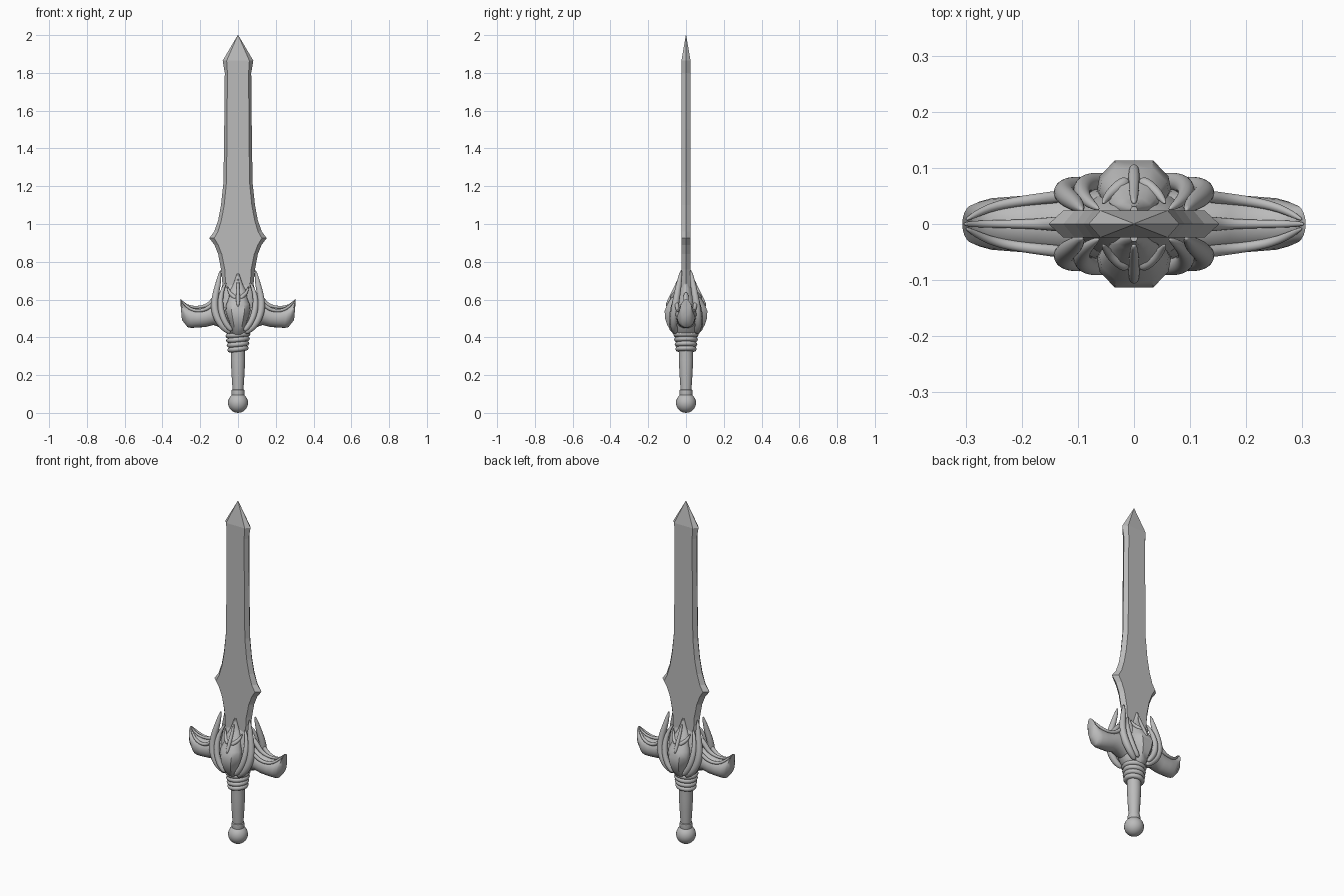
import bpy, bmesh, math
from mathutils import Vector

cube = bpy.data.objects.get("Cube")
if cube:
    bpy.data.objects.remove(cube, do_unlink=True)

steel = bpy.data.materials.new("steel_grey")
steel.use_nodes = True
GREY = (0.5, 0.5, 0.5, 1)
steel.diffuse_color = GREY
steel.node_tree.nodes["Principled BSDF"].inputs["Base Color"].default_value = GREY


def make(name, bm, smooth=True, mirror="", subdiv=0, angle=40):
    """Turn a bmesh into a finished part."""
    bmesh.ops.recalc_face_normals(bm, faces=bm.faces)
    mesh = bpy.data.meshes.new(name)
    bm.to_mesh(mesh)
    bm.free()
    mesh.materials.append(steel)
    obj = bpy.data.objects.new(name, mesh)
    bpy.context.collection.objects.link(obj)
    if subdiv:
        sub = obj.modifiers.new("Round", "SUBSURF")
        sub.levels = sub.render_levels = subdiv
    if mirror:
        mod = obj.modifiers.new("Mirror", "MIRROR")
        mod.use_axis = ("x" in mirror, "y" in mirror, False)
        mod.use_mirror_merge = False
    if smooth:
        bpy.ops.object.select_all(action="DESELECT")
        obj.select_set(True)
        bpy.context.view_layer.objects.active = obj
        bpy.ops.object.shade_smooth_by_angle(angle=math.radians(angle))
    return obj


def skin(rings):
    """Bridge rings of points and close both ends."""
    bm = bmesh.new()
    loops = [[bm.verts.new(p) for p in ring] for ring in rings]
    n = len(loops[0])
    for a, b in zip(loops, loops[1:]):
        for i in range(n):
            j = (i + 1) % n
            bm.faces.new((a[i], a[j], b[j], b[i]))
    bm.faces.new(loops[0])
    bm.faces.new(loops[-1])
    return bm


def oval(centre, u, v, n=16):
    c, u, v = Vector(centre), Vector(u), Vector(v)
    return [c + u * math.cos(2 * math.pi * i / n) + v * math.sin(2 * math.pi * i / n)
            for i in range(n)]


def tendril(name, points, mirror="xy"):
    """Tapered rounded strand through (x, y, z, radius) points."""
    pos = [Vector(p[:3]) for p in points]
    rings = []
    for i, p in enumerate(points):
        d = (pos[min(i + 1, len(pos) - 1)] - pos[max(i - 1, 0)]).normalized()
        u = d.cross(Vector((0, 1, 0))).normalized()
        rings.append(oval(pos[i], u * p[3] * 1.1, d.cross(u) * p[3] * 1.1, 8))
    make(name, skin(rings), mirror=mirror, subdiv=2, angle=80)


# Blade: hexagonal section, (height, edge, flat width, half thickness)
blade = [(0.5, .075, .06, .024), (.66, .08, .064, .024), (.76, .09, .07, .024),
         (.84, .105, .086, .024), (.89, .125, .105, .024), (.925, .152, .126, .024),
         (.96, .126, .106, .024), (1.02, .105, .088, .024), (1.1, .09, .073, .024),
         (1.22, .077, .061, .024), (1.5, .073, .058, .024), (1.8, .07, .056, .024),
         (1.865, .081, .06, .024), (2.0, .0015, .001, .001)]
make("blade", skin([[(-e, 0, z), (-f, -t, z), (f, -t, z), (e, 0, z), (f, t, z), (-f, t, z)]
                    for z, e, f, t in blade]), smooth=False)

# Pommel ball
bm = bmesh.new()
bmesh.ops.create_uvsphere(bm, u_segments=24, v_segments=14, radius=.053)
bmesh.ops.translate(bm, verts=bm.verts, vec=(0, 0, .053))
make("pommel", bm)

# Grip, with a small collar above the pommel
grip = [(.08, .03), (.1, .034), (.122, .033), (.125, .029), (.2, .034),
        (.28, .038), (.34, .037), (.44, .045)]
make("grip", skin([oval((0, 0, z), (r, 0, 0), (0, r, 0), 20) for z, r in grip]))

# Wrapped cord rings under the guard
for k in range(4):
    bm = bmesh.new()
    loops = []
    for i in range(24):
        a = math.tau * i / 24
        out = Vector((math.cos(a), math.sin(a), 0))
        R = .041 + .003 * k
        c = out * R + Vector((0, 0, .338 + .025 * k + .005 * math.cos(a)))
        loops.append([bm.verts.new(p) for p in oval(c, out * .016, (0, 0, .014), 8)])
    for i in range(24):
        a, b = loops[i], loops[(i + 1) % 24]
        for j in range(8):
            bm.faces.new((a[j], a[(j + 1) % 8], b[(j + 1) % 8], b[j]))
    make("cord_ring_%d" % (k + 1), bm, angle=60)

# Core of the guard: (height, half width, half depth)
core = [(.40, .045, .045), (.43, .068, .065), (.47, .1, .07), (.53, .112, .066),
        (.6, .1, .052), (.66, .088, .036), (.69, .08, .02)]
make("guard_core", skin([oval((0, 0, z), (x, 0, 0), (0, y, 0), 20) for z, x, y in core]),
     angle=60)

# Flared guard arms: (bottom x, bottom z, top x, top z, half depth)
arm = [(.06, .44, .06, .58, .062), (.13, .465, .13, .585, .056), (.17, .455, .17, .562, .052),
       (.21, .452, .22, .552, .049), (.245, .45, .262, .558, .046),
       (.263, .452, .288, .574, .04), (.268, .455, .306, .602, .034)]
rings = [oval(((a + c) / 2, 0, (b + d) / 2), ((c - a) / 2, 0, (d - b) / 2), (0, y, 0), 20)
         for a, b, c, d, y in arm]
rings.append(oval((.300, 0, .527), (.003, 0, .035), (0, .022, 0), 20))
make("guard_arm", skin(rings), mirror="x", angle=50)

# Raised rim and ridge along the arm tops
tendril("arm_rim", [(.12, -.05, .59, .012), (.16, -.046, .55, .01), (.21, -.04, .537, .009),
                    (.26, -.03, .55, .008), (.302, -.006, .597, .004)])
tendril("arm_ridge", [(.1, 0, .64, .014), (.135, 0, .59, .014), (.17, 0, .562, .009),
                      (.24, 0, .556, .007), (.285, 0, .575, .006), (.304, 0, .603, .003)], "x")

# Claws hugging the blade
tendril("outer_claw", [(.035, -.055, .42, .014), (.09, -.068, .46, .019), (.124, -.062, .53, .021),
                       (.126, -.052, .6, .018), (.105, -.038, .68, .016), (.092, -.024, .76, .005)])
tendril("inner_claw", [(.03, -.075, .43, .013), (.072, -.078, .48, .016), (.094, -.068, .55, .017),
                       (.093, -.05, .62, .013), (.075, -.034, .67, .008), (.062, -.026, .69, .003)])

# Beast-head boss on both faces: (height, half width, front, back)
head = [(.405, .02, .055, .02), (.43, .034, .078, .02), (.465, .042, .099, .02),
        (.5, .054, .111, .02), (.54, .066, .113, .02), (.575, .062, .1, .02),
        (.61, .048, .078, .02), (.645, .044, .06, .02), (.67, .03, .045, .015),
        (.7, .018, .038, .015), (.738, .006, .031, .02)]
# Octagonal plan of one half, as (width factor, depth factor)
plan = [(-.75, 0), (-1, .45), (-.93, .7), (-.52, 1), (.52, 1), (.93, .7), (1, .45), (.75, 0)]
make("beast_head", skin([[(x * u, -(b + (f - b) * v), z) for u, v in plan]
                         for z, x, f, b in head]), mirror="y", angle=42)

# Brow horns and cheek ridges of the head
tendril("brow_horn", [(.01, -.078, .605, .011), (.03, -.066, .622, .011),
                      (.047, -.05, .638, .008), (.056, -.036, .672, .003)])
tendril("snout_ridge", [(0, -.036, .715, .006), (0, -.06, .65, .009), (0, -.085, .605, .01),
                        (0, -.104, .56, .009)], "y")
